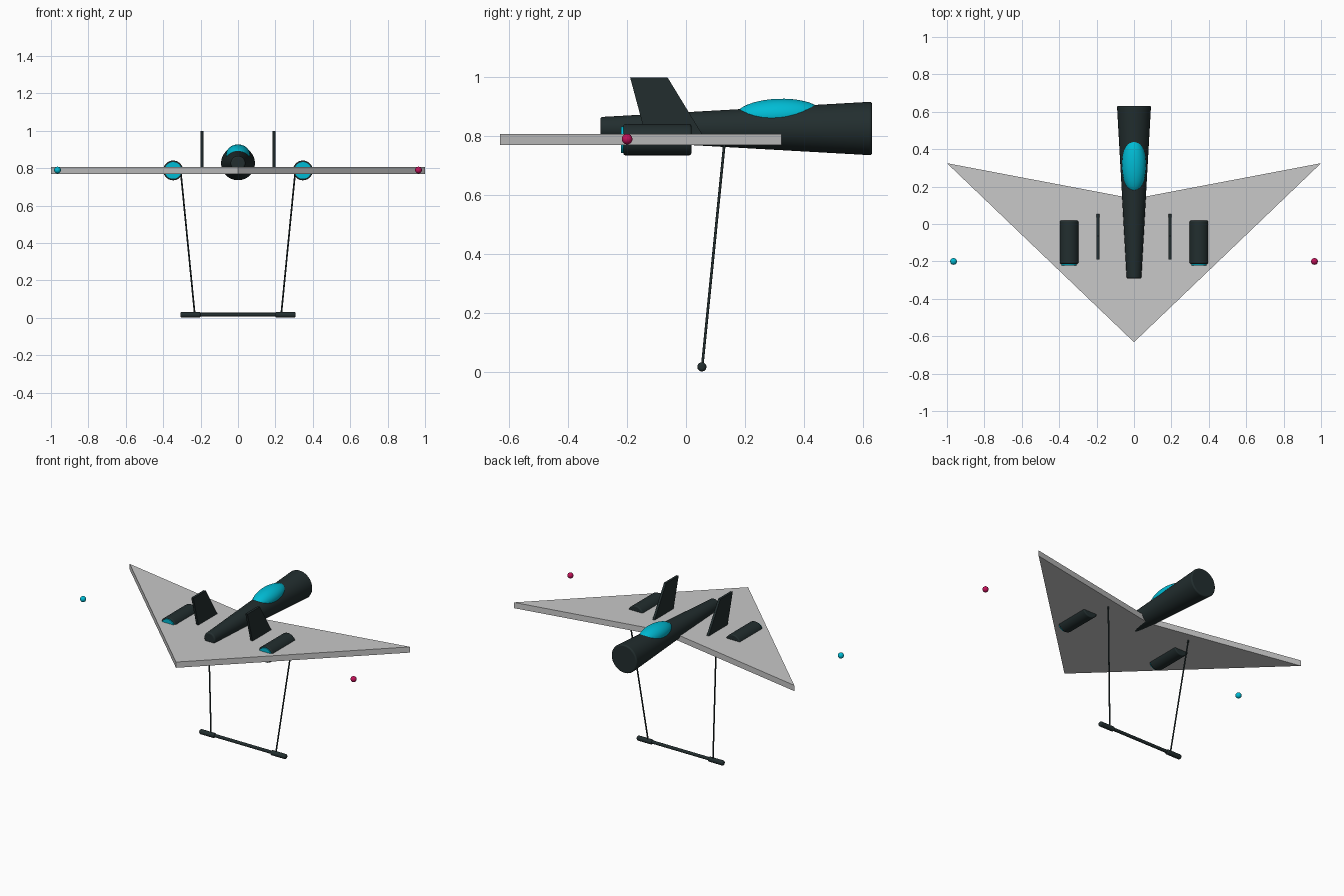
import bpy, bmesh, math
from mathutils import Vector

if "Cube" in bpy.data.objects:
    bpy.data.objects.remove(bpy.data.objects["Cube"])


def material(name, rgb):
    m = bpy.data.materials.new(name)
    m.diffuse_color = (*rgb, 1)
    m.use_nodes = True
    m.node_tree.nodes["Principled BSDF"].inputs["Base Color"].default_value = m.diffuse_color
    return m


GREY = material("wing grey", (0.58, 0.58, 0.58))
DARK = material("dark slate", (0.016, 0.027, 0.028))
CYAN = material("cyan", (0.0, 0.50, 0.66))
PINK = material("crimson", (0.54, 0.006, 0.10))


def finish(name, mat, bevel=0.0, smooth=True):
    ob = bpy.context.object
    ob.name = name
    ob.data.materials.append(mat)
    if smooth:
        bpy.ops.object.shade_smooth_by_angle(angle=math.radians(35))
    if bevel:
        b = ob.modifiers.new("Bevel", 'BEVEL')
        b.width, b.segments, b.limit_method = bevel, 3, 'ANGLE'
        b.angle_limit = math.radians(40)
    return ob


def rod(name, a, b, r1, r2, mat, bevel=0.0, sides=32):
    """Cylinder or cone between two points."""
    a, b = Vector(a), Vector(b)
    bpy.ops.mesh.primitive_cone_add(vertices=sides, radius1=r1, radius2=r2,
                                    depth=(b - a).length, location=(a + b) / 2,
                                    rotation=(b - a).to_track_quat('Z', 'Y').to_euler())
    return finish(name, mat, bevel)


def ball(name, loc, size, mat):
    bpy.ops.mesh.primitive_uv_sphere_add(segments=32, ring_count=20, radius=1, location=loc)
    bpy.context.object.scale = size
    return finish(name, mat)


def plate(name, outline, offset, mat, bevel=0.0):
    """Flat outline extruded along an offset vector."""
    bm = bmesh.new()
    face = bm.faces.new([bm.verts.new(p) for p in outline])
    ext = bmesh.ops.extrude_face_region(bm, geom=[face])
    moved = [g for g in ext["geom"] if isinstance(g, bmesh.types.BMVert)]
    bmesh.ops.translate(bm, verts=moved, vec=offset)
    bmesh.ops.recalc_face_normals(bm, faces=bm.faces)
    mesh = bpy.data.meshes.new(name)
    bm.to_mesh(mesh)
    bm.free()
    ob = bpy.data.objects.new(name, mesh)
    bpy.context.collection.objects.link(ob)
    bpy.context.view_layer.objects.active = ob
    return finish(name, mat, bevel, smooth=False)


# Swept wing
plate("wing", [(-1, 0.325, 0.77), (0, -0.632, 0.77), (1, 0.325, 0.77), (0, 0.135, 0.77)],
      (0, 0, 0.037), GREY)

# Tapered fuselage and canopy
rod("fuselage", (0, -0.291, 0.826), (0, 0.632, 0.826), 0.039, 0.091, DARK, 0.008, 48)
canopy = ball("canopy", (0, 0.315, 0.872), (0.064, 0.148, 0.055), CYAN)
canopy.rotation_euler.x = math.radians(2)

for side, s in (("left", -1), ("right", 1)):
    # Engine pod with glowing exhaust disc
    x = s * 0.347
    rod(side + "_engine", (x, -0.213, 0.788), (x, 0.018, 0.788), 0.053, 0.053, DARK, 0.006)
    rod(side + "_exhaust", (x, -0.221, 0.788), (x, -0.205, 0.788), 0.045, 0.045, CYAN)

    # Upright tail fin
    x = s * 0.193 - 0.0075
    plate(side + "_fin", [(x, -0.19, 1.0), (x, -0.063, 1.0), (x, 0.062, 0.795), (x, -0.135, 0.795)],
          (0.015, 0, 0), DARK)

    # Thin landing strut and rounded skid foot
    rod(side + "_strut", (s * 0.306, 0.131, 0.78), (s * 0.231, 0.055, 0.017), 0.0045, 0.0045, DARK, 0, 16)
    rod(side + "_foot", (s * 0.2, 0.054, 0.016), (s * 0.308, 0.054, 0.016), 0.0155, 0.0155, DARK, 0.009)

    # Floating navigation light
    ball(side + "_light", (s * 0.965, -0.2, 0.79), (0.018,) * 3, CYAN if s < 0 else PINK)

# Axle joining the feet
rod("axle", (-0.21, 0.054, 0.017), (0.21, 0.054, 0.017), 0.01, 0.01, DARK)
